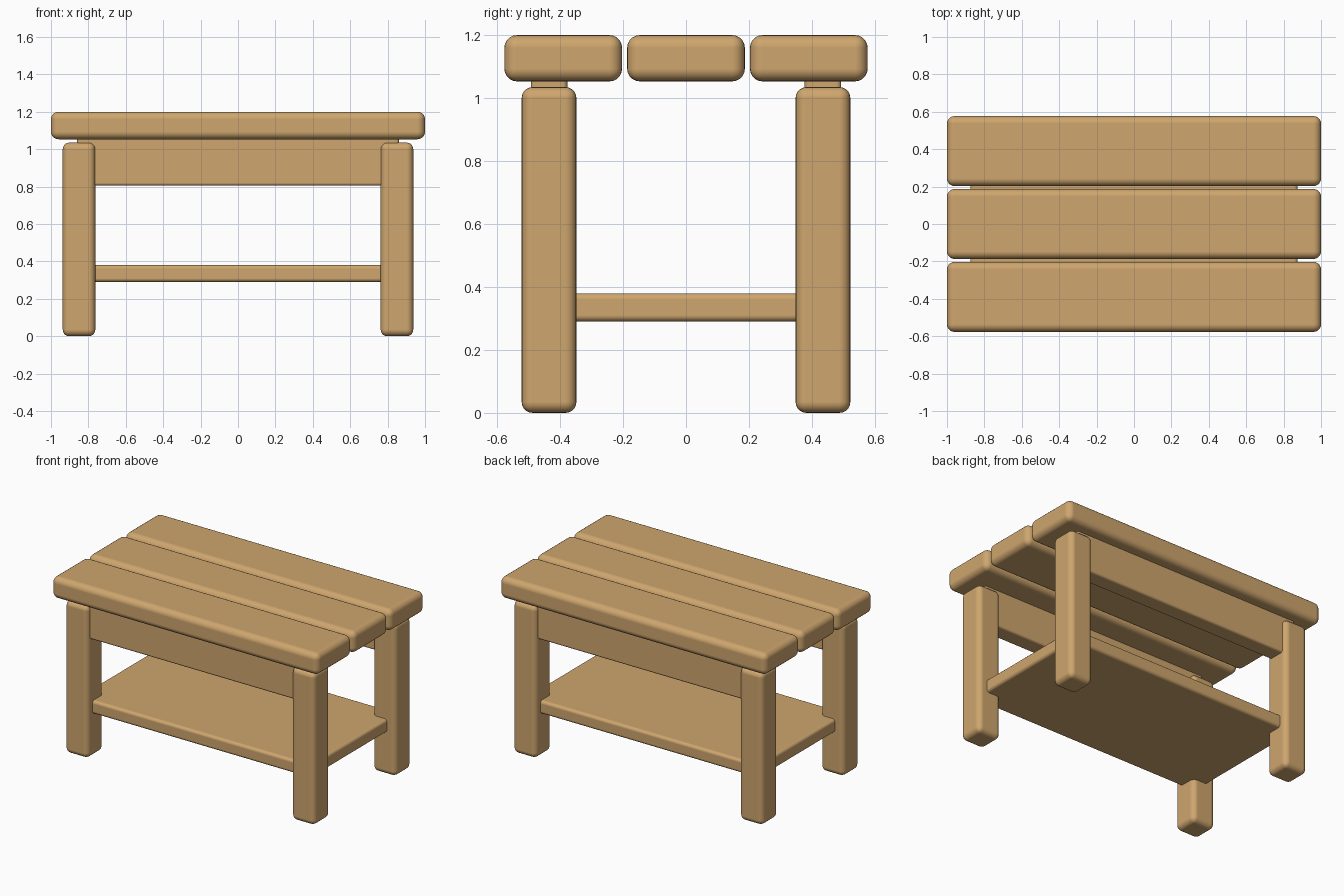
import bpy

if "Cube" in bpy.data.objects:
    bpy.data.objects.remove(bpy.data.objects["Cube"])

# One flat wood colour
wood = bpy.data.materials.new("warm wood")
wood.diffuse_color = (0.62, 0.38, 0.156, 1.0)
wood.use_nodes = True
wood.node_tree.nodes["Principled BSDF"].inputs["Base Color"].default_value = wood.diffuse_color


def board(name, x, y, z, radius):
    """Rounded box from (min, max) ranges on each axis."""
    bpy.ops.mesh.primitive_cube_add(size=1)
    ob = bpy.context.object
    ob.name = name
    for v in ob.data.vertices:
        v.co = [lo + (c + 0.5) * (hi - lo) for c, (lo, hi) in zip(v.co, (x, y, z))]
    ob.data.materials.append(wood)
    bpy.ops.object.shade_smooth()
    bev = ob.modifiers.new("rounded edges", 'BEVEL')
    bev.width = radius
    bev.segments = 5
    bev.harden_normals = True
    return ob


# Table top: three planks with narrow gaps
for name, yc in (("front", -0.39), ("middle", 0.0), ("back", 0.39)):
    board(name + "_plank", (-1, 1), (yc - 0.187, yc + 0.187), (1.053, 1.2), 0.04)

for side, sy in (("front", -1), ("back", 1)):
    # Legs
    for hand, sx in (("left", -1), ("right", 1)):
        xc, yc = 0.85 * sx, 0.435 * sy
        board(f"{side}_{hand}_leg", (xc - 0.087, xc + 0.087),
              (yc - 0.087, yc + 0.087), (0, 1.035), 0.035)
    # Long apron joining the legs under the top
    yc = 0.435 * sy
    board(side + "_apron", (-0.86, 0.86), (yc - 0.058, yc + 0.058), (0.805, 1.08), 0.015)

# Lower shelf
board("shelf", (-0.875, 0.875), (-0.47, 0.47), (0.29, 0.38), 0.02)
